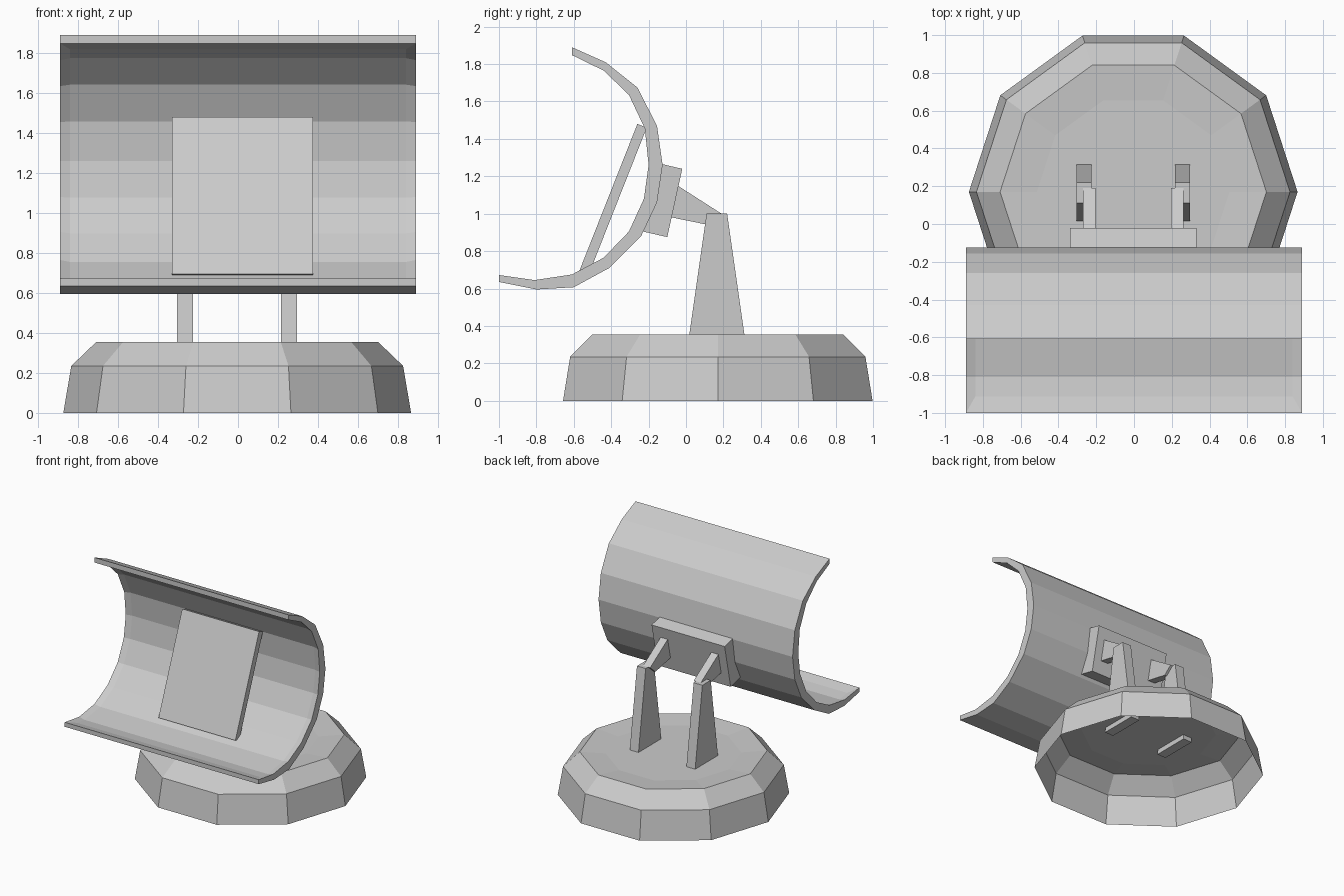
import bpy, bmesh, math

cube = bpy.data.objects.get("Cube")
if cube:
    bpy.data.objects.remove(cube, do_unlink=True)

# Single flat colour
grey = bpy.data.materials.new("light_grey")
grey.use_nodes = True
colour = (0.6, 0.6, 0.6, 1)
grey.diffuse_color = colour
grey.node_tree.nodes["Principled BSDF"].inputs["Base Color"].default_value = colour


def finish(bm, name):
    bmesh.ops.recalc_face_normals(bm, faces=bm.faces)
    mesh = bpy.data.meshes.new(name)
    bm.to_mesh(mesh)
    bm.free()
    mesh.materials.append(grey)
    obj = bpy.data.objects.new(name, mesh)
    bpy.context.collection.objects.link(obj)
    return obj


def extrude_profile(bm, profile, x0, x1):
    """Extrude a side profile of (y, z) points from x0 to x1; return its side faces."""
    a = [bm.verts.new((x0, y, z)) for y, z in profile]
    b = [bm.verts.new((x1, y, z)) for y, z in profile]
    bm.faces.new(a)
    bm.faces.new(b[::-1])
    n = len(a)
    return [bm.faces.new((a[i], b[i], b[(i + 1) % n], a[(i + 1) % n])) for i in range(n)]


def prism(name, profile, x0, x1):
    bm = bmesh.new()
    extrude_profile(bm, profile, x0, x1)
    return finish(bm, name)


# Ten-sided base, open underneath, with a slightly dished top
bm = bmesh.new()
rings = []
for radius, z in [(0.87, 0), (0.83, 0.235), (0.705, 0.355), (0.51, 0.34)]:
    rings.append([bm.verts.new((radius * math.cos(math.tau * i / 10) - 0.004,
                                radius * math.sin(math.tau * i / 10) + 0.17, z))
                  for i in range(10)])
for low, high in zip(rings, rings[1:]):
    for i in range(10):
        j = (i + 1) % 10
        bm.faces.new((low[i], low[j], high[j], high[i]))
bm.faces.new(rings[-1])
finish(bm, "base")

# Tapered legs and the arms that join them to the mounting plate
leg = [(0.01, 0.3), (0.32, 0.3), (0.22, 1.0), (0.11, 1.0)]
arm = [(-0.06, 1.16), (0.19, 1.0), (0.12, 0.94), (-0.1, 0.985)]
for side, s in (("left", 1), ("right", -1)):
    c = -0.004
    prism(side + "_leg", leg, c + s * 0.22, c + s * 0.3)
    prism(side + "_arm", arm, c + s * 0.2, c + s * 0.265)

# Mounting plate on the back of the shell
prism("mounting_plate", [(-0.14, 1.268), (-0.02, 1.24), (-0.1, 0.875), (-0.24, 0.907)],
      -0.34, 0.33)

# Curved shell with a recessed inner surface
outer = [(-0.61, 1.89), (-0.43, 1.81), (-0.26, 1.675), (-0.155, 1.47), (-0.125, 1.26),
         (-0.155, 1.06), (-0.24, 0.88), (-0.41, 0.71), (-0.6, 0.607), (-0.8, 0.595), (-1, 0.635)]
inner = [(-0.61, 1.848), (-0.44, 1.765), (-0.305, 1.635), (-0.22, 1.455), (-0.2, 1.26),
         (-0.225, 1.08), (-0.305, 0.905), (-0.44, 0.765), (-0.61, 0.675), (-0.81, 0.645), (-1, 0.672)]
bm = bmesh.new()
stretch = 1.8
sides = extrude_profile(bm, outer + inner[::-1], -0.89 * stretch, 0.89 * stretch)
bmesh.ops.recalc_face_normals(bm, faces=bm.faces)
n = len(outer)
bmesh.ops.inset_region(bm, faces=sides[n:2 * n - 1], thickness=0.09, depth=-0.012,
                       use_even_offset=True, use_boundary=True)
# Narrow the side borders relative to the end borders
for v in bm.verts:
    v.co.x /= stretch
finish(bm, "curved_shell")

# Flat slab leaning inside the shell
prism("inner_panel", [(-0.26, 1.48), (-0.21, 1.46), (-0.52, 0.675), (-0.57, 0.695)],
      -0.33, 0.375)
